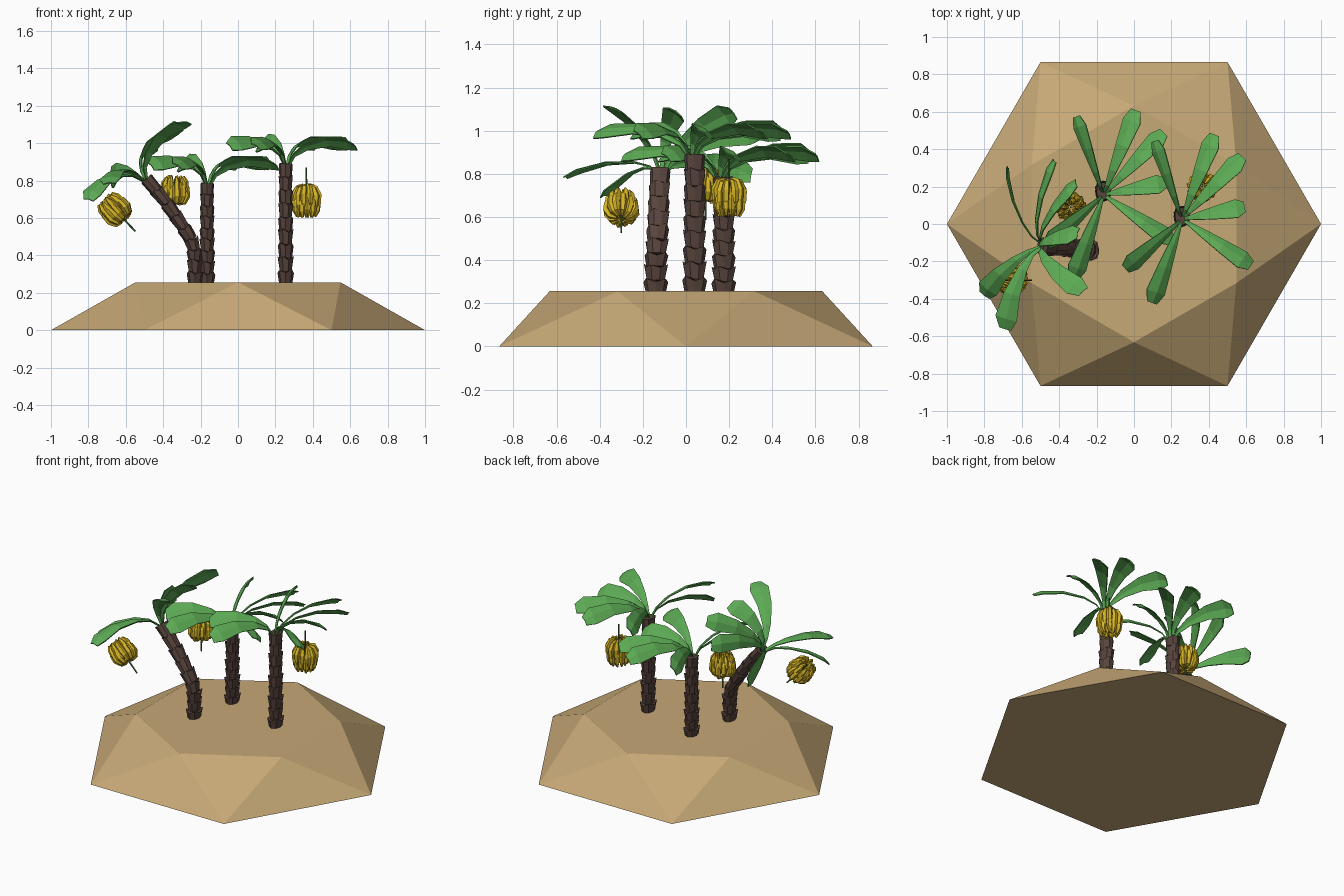
import bpy, bmesh, math, random
from mathutils import Matrix, Vector

if "Cube" in bpy.data.objects:
    bpy.data.objects.remove(bpy.data.objects["Cube"])

random.seed(4)


def mat(name, rgb):
    m = bpy.data.materials.new(name)
    lin = [((c / 255 + 0.055) / 1.055) ** 2.4 for c in rgb]
    m.diffuse_color = (*lin, 1)
    m.use_nodes = True
    m.node_tree.nodes["Principled BSDF"].inputs["Base Color"].default_value = m.diffuse_color
    return m


SAND = mat("sand", (198, 168, 118))
BARK = mat("bark brown", (88, 68, 61))
LEAF = mat("leaf green", (92, 170, 84))
FRUIT = mat("banana yellow", (216, 182, 38))
STEM = mat("stem green", (70, 120, 52))


def make(name, bm, material, matrix=Matrix()):
    bmesh.ops.recalc_face_normals(bm, faces=bm.faces)
    me = bpy.data.meshes.new(name)
    bm.to_mesh(me)
    bm.free()
    me.materials.append(material)
    ob = bpy.data.objects.new(name, me)
    ob.matrix_world = matrix
    bpy.context.collection.objects.link(ob)
    return ob


def bridge(bm, a, b):
    n = len(a)
    for i in range(n):
        bm.faces.new((a[i], a[(i + 1) % n], b[(i + 1) % n], b[i]))


def sweep(bm, path, radii, side, sides=5):
    """Tube along a planar path; side is the plane's normal."""
    rings = []
    for i, p in enumerate(path):
        t = (path[min(i + 1, len(path) - 1)] - path[max(i - 1, 0)]).normalized()
        n = side.cross(t)
        rings.append([bm.verts.new(p + radii[i] * (math.cos(a) * side + math.sin(a) * n))
                      for a in (math.tau * k / sides for k in range(sides))])
    for a, b in zip(rings, rings[1:]):
        bridge(bm, a, b)
    bm.faces.new(rings[0])
    bm.faces.new(rings[-1])


# island: hexagonal antiprism with a flat top
bm = bmesh.new()
low = [bm.verts.new((math.cos(k * math.pi / 3), math.sin(k * math.pi / 3), 0)) for k in range(6)]
top = [bm.verts.new((0.632 * math.cos((k + .5) * math.pi / 3),
                     0.632 * math.sin((k + .5) * math.pi / 3), 0.256)) for k in range(6)]
for k in range(6):
    j = (k + 1) % 6
    bm.faces.new((low[k], low[j], top[k]))
    bm.faces.new((top[k], low[j], top[j]))
bm.faces.new(top)
bm.faces.new(low[::-1])
make("island", bm, SAND)


def trunk(name, pts, segments=9):
    """Stacked flared bark collars with jagged rims along a path."""
    def at(u):
        f = u * (len(pts) - 1)
        i = min(int(f), len(pts) - 2)
        return Vector(pts[i]).lerp(Vector(pts[i + 1]), f - i)
    bm = bmesh.new()
    for s in range(segments):
        p0, p1 = at(s / segments), at((s + 1) / segments)
        d = (p1 - p0).normalized()
        ax = Vector((0, 1, 0)).cross(d).normalized()
        flare = 1.32 - 0.026 * s
        rings = []
        for p, r, jag in ((p0, 0.94, 0), (p1, flare, 0.024), (p1, 0.85, 0)):
            ring = []
            for k in range(8):
                a = math.tau * (k + 0.5 * (s % 2)) / 8
                j = jag * (k % 2 - 0.4) * random.uniform(0.4, 1) * (1 if s < segments - 1 else 0.3)
                rr = r - (0.1 if jag and k % 2 == 0 else 0)
                ring.append(bm.verts.new(p + ax * (0.036 * rr * math.cos(a))
                                         + Vector((0, 1, 0)) * (0.047 * rr * math.sin(a)) + d * j))
            rings.append(ring)
        bridge(bm, rings[0], rings[1])
        bridge(bm, rings[1], rings[2])
        bm.faces.new(rings[0])
        bm.faces.new(rings[2])
    make(name, bm, BARK)


# leaf profile: fraction of reach, height, width
PROFILE = ((0.02, -0.02, 0.018), (0.12, 0.045, 0.026), (0.3, 0.09, 0.052),
           (0.6, 0.118, 0.088), (0.9, 0.108, 0.118), (1.03, 0.09, 0.065))
# heading in degrees, reach, roll in degrees
LEAVES = ((69, .47, 36), (46, .45, 34), (11, .33, 34), (-34, .43, 36),
          (-110, .46, 32), (-139, .39, 38), (109, .43, 55))


def crown(name, matrix):
    """Arching leaves, each rolled to one side like a propeller."""
    bm = bmesh.new()
    for deg, reach, roll in LEAVES:
        a = math.radians(deg)
        out = Vector((math.cos(a), math.sin(a), 0))
        ccw = Vector((-math.sin(a), math.cos(a), 0))
        r = math.radians(roll)
        across = ccw * math.cos(r) - Vector((0, 0, math.sin(r)))
        up = ccw * math.sin(r) + Vector((0, 0, math.cos(r)))
        rows = []
        for f, z, w in PROFILE:
            c = out * (reach * f) + Vector((0, 0, z))
            rows.append([bm.verts.new(c + across * (w / 2 * s) + up * ((1 - abs(s)) * w * 0.1))
                         for s in (-1, 0, 1)])
        for p, q in zip(rows, rows[1:]):
            for i in (0, 1):
                bm.faces.new((p[i], q[i], q[i + 1], p[i + 1]))
    ob = make(name, bm, LEAF, matrix)
    mod = ob.modifiers.new("thickness", 'SOLIDIFY')
    mod.thickness = 0.006
    mod.offset = 0


def bunch(name, matrix):
    """Tiers of curved bananas around a stalk that hangs out below."""
    bm = bmesh.new()
    for scale, dz, count in ((1, -0.018, 12), (0.9, 0.015, 11), (0.55, 0.022, 6)):
        for k in range(count):
            a = math.tau * (k + random.uniform(-.15, .15)) / count + dz * 20
            out = Vector((math.cos(a), math.sin(a), 0))
            side = Vector((-math.sin(a), math.cos(a), 0))
            h = dz + random.uniform(-.006, .006)
            path = [out * (r * scale) + Vector((0, 0, z + h))
                    for r, z in ((.022, -.056), (.052, -.045), (.068, -.012), (.066, .028), (.054, .058))]
            sweep(bm, path, (.006, .014, .018, .016, .006), side)
    make(name, bm, FRUIT, matrix)
    bm = bmesh.new()
    sweep(bm, [Vector((0, 0, -0.16)), Vector((0, 0, 0.06))], (.005, .006), Vector((1, 0, 0)), 6)
    make(name + "_stalk", bm, STEM, matrix)


# three palms: trunk path, crown position, lean, bunch position and turn
PALMS = (
    ("right_palm", ((.255, .04, .24), (.255, .04, .89)), (.257, .025, .89), 0,
     (.365, .2, .69), Matrix.Rotation(math.pi, 4, 'X') @ Matrix.Scale(1.12, 4, (0, 0, 1))),
    ("back_palm", ((-.165, .175, .24), (-.165, .175, .785)), (-.163, .155, .785), 0,
     (-.338, .09, .745), Matrix.Rotation(0.6, 4, 'Z')),
    ("leaning_palm", ((-.23, -.14, .24), (-.23, -.14, .36), (-.235, -.135, .46), (-.305, -.13, .57),
                      (-.39, -.125, .69), (-.49, -.12, .81)), (-.505, -.115, .81), -38,
     (-.658, -.3, .645), Matrix.Rotation(math.radians(-43), 4, 'Y')),
)
for name, path, head, lean, fruit, turn in PALMS:
    trunk(name + "_trunk", path)
    crown(name + "_leaves", Matrix.Translation(head) @ Matrix.Rotation(math.radians(lean), 4, 'Y'))
    bunch(name + "_bananas", Matrix.Translation(fruit) @ turn)
